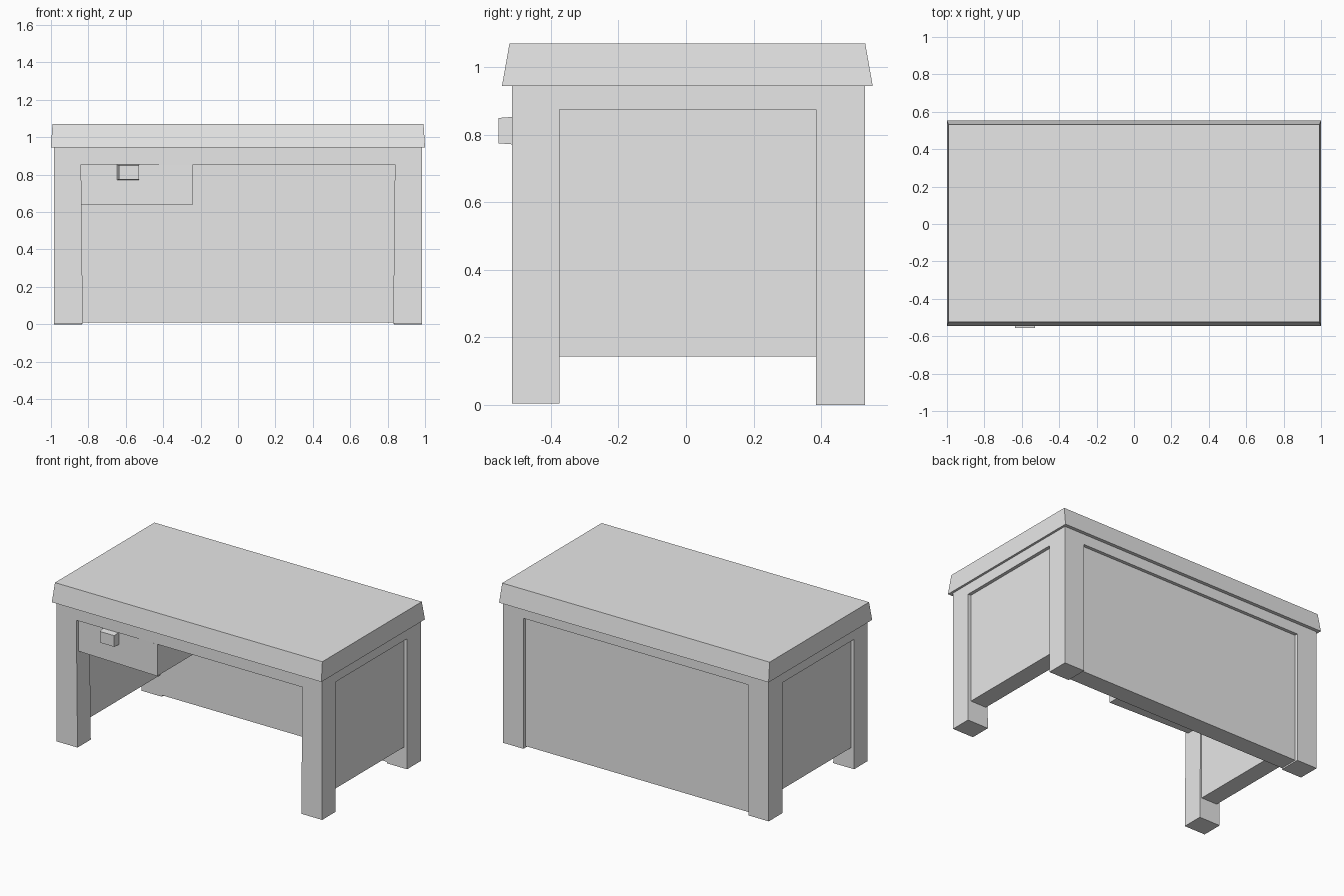
import bpy
import bmesh

cube = bpy.data.objects.get("Cube")
if cube:
    bpy.data.objects.remove(cube, do_unlink=True)

GREY = (0.8, 0.8, 0.8, 1.0)
grey = bpy.data.materials.new("plain grey")
grey.use_nodes = True
grey.diffuse_color = GREY
grey.node_tree.nodes["Principled BSDF"].inputs["Base Color"].default_value = GREY


def block(name, x, y, z, edit=None):
    """Box between (low, high) limits on each axis; edit may move its vertices."""
    bm = bmesh.new()
    bmesh.ops.create_cube(bm, size=1)
    for v in bm.verts:
        signs = [c > 0 for c in v.co]
        v.co = [limits[s] for limits, s in zip((x, y, z), signs)]
        if edit:
            edit(v.co, signs)
    mesh = bpy.data.meshes.new(name)
    bm.to_mesh(mesh)
    bm.free()
    mesh.materials.append(grey)
    obj = bpy.data.objects.new(name, mesh)
    bpy.context.collection.objects.link(obj)
    return obj


# Main levels and limits
OUT, IN = 0.985, 0.835
FRONT, BACK = -0.515, 0.53
FRONT_IN, BACK_IN = -0.375, 0.385
TOP, RAIL, APRON = 0.95, 0.875, 0.855


# Desktop, narrowing slightly towards its upper face
def taper_top(co, signs):
    if signs[2]:
        co.x *= 0.992
        co.y -= 0.022 if signs[1] else -0.022


block("desktop", (-1, 1), (-0.545, 0.553), (0.945, 1.07), taper_top)

# Legs, side panels and side rails, mirrored left and right
for side, s in (("right", -1), ("left", 1)):
    def span(a, b):
        return sorted((s * a, s * b))

    def lean(co, signs):
        # the opening is a little narrower at the floor
        if abs(co.x) < 0.9 and signs[2]:
            co.x += s * 0.01

    block(f"{side}_front_leg", span(IN - 0.005, OUT), (FRONT, FRONT_IN), (0.004, TOP), lean)
    block(f"{side}_back_leg", span(IN, OUT), (BACK_IN, BACK), (0, TOP))
    block(f"{side}_side_panel", span(IN + 0.01, OUT - 0.022), (FRONT_IN, BACK_IN), (0.143, RAIL))
    block(f"{side}_side_rail", span(IN + 0.01, OUT), (FRONT_IN, BACK_IN), (RAIL, TOP))

# Back panel set in below its rail
block("back_panel", (-IN, IN), (BACK_IN, BACK - 0.022), (0.01, RAIL))
block("back_rail", (-IN, IN), (BACK_IN, BACK), (RAIL, TOP))

# Front apron above the knee space
block("front_apron", (-IN - 0.01, IN + 0.01), (FRONT, FRONT_IN), (APRON, TOP))


# Drawer with a front that leans back slightly at its outer end
def lean_drawer(co, signs):
    if not signs[1] and not signs[0]:
        co.y += 0.02


block("drawer", (-0.845, -0.24), (FRONT + 0.002, BACK_IN), (0.64, APRON - 0.002), lean_drawer)


# Drawer knob, widening towards the drawer
def taper_knob(co, signs):
    if not signs[1]:
        co.z += -0.005 if signs[2] else 0.005
        co.x += 0 if signs[0] else 0.015


block("drawer_knob", (-0.65, -0.53), (-0.555, -0.49), (0.77, 0.855), taper_knob)
